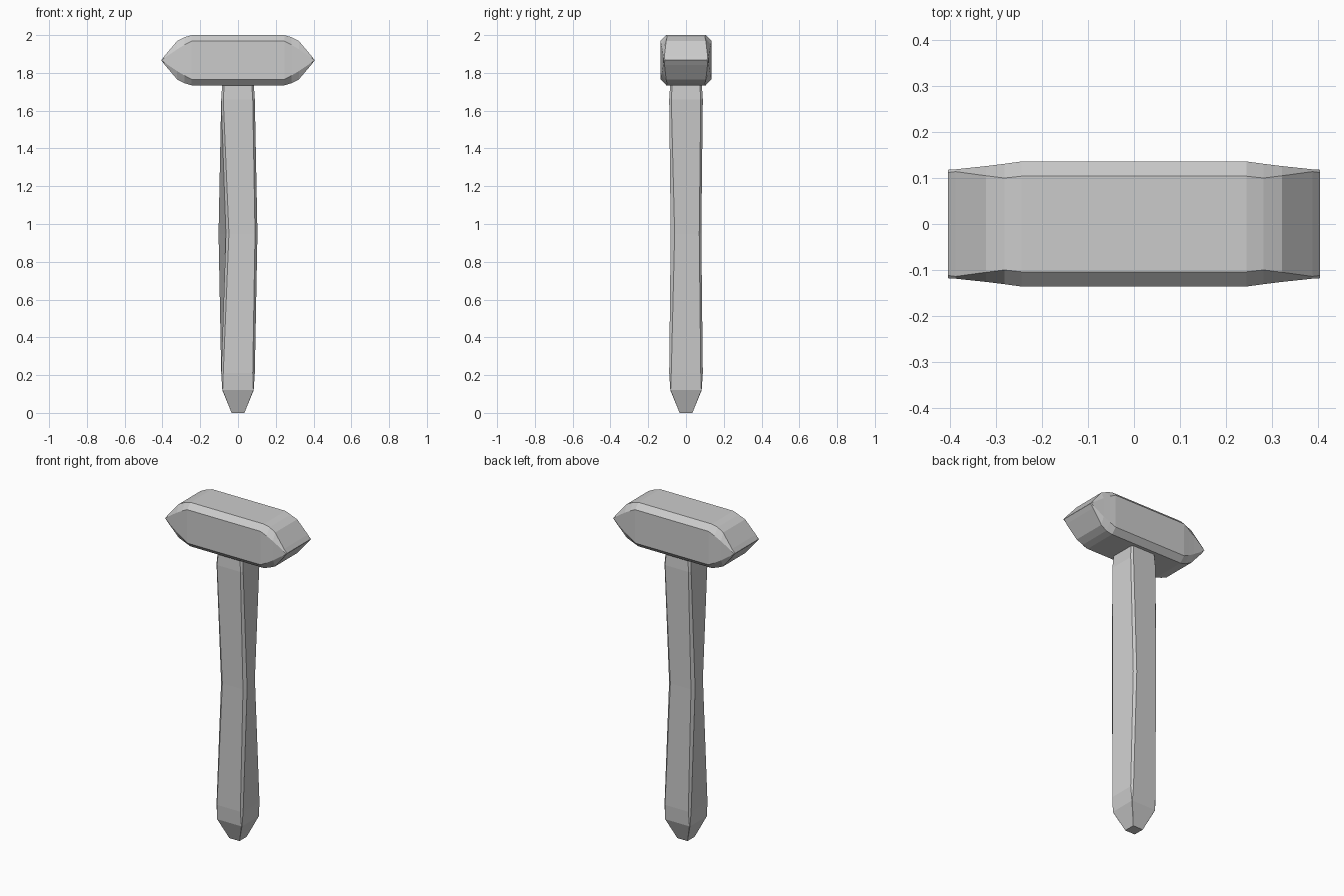
import bpy, bmesh

if "Cube" in bpy.data.objects:
    bpy.data.objects.remove(bpy.data.objects["Cube"])


def loft(name, rings):
    """Skin a list of equal-length rings and cap both ends."""
    bm = bmesh.new()
    loops = [[bm.verts.new(p) for p in ring] for ring in rings]
    n = len(loops[0])
    for a, b in zip(loops, loops[1:]):
        for i in range(n):
            j = (i + 1) % n
            bm.faces.new((a[i], a[j], b[j], b[i]))
    bm.faces.new(loops[0][::-1])
    bm.faces.new(loops[-1])
    bmesh.ops.remove_doubles(bm, verts=bm.verts[:], dist=0.0005)
    bmesh.ops.recalc_face_normals(bm, faces=bm.faces[:])
    me = bpy.data.meshes.new(name)
    bm.to_mesh(me)
    bm.free()
    ob = bpy.data.objects.new(name, me)
    bpy.context.collection.objects.link(ob)
    return ob


def chamfered(a, b):
    """Half of a chamfered square; the other half is its point reflection."""
    return [(b, -a), (a, -b), (a, b), (b, a)]


def handle_ring(z, half):
    return [(s * x, s * y, z) for s in (1, -1) for x, y in half]


# Handle: pointed foot, skewed grip in the middle, square top
loft("handle", [
    handle_ring(0.0, chamfered(0.034, 0.034)),
    handle_ring(0.12, chamfered(0.083, 0.081)),
    handle_ring(0.21, chamfered(0.089, 0.078)),
    handle_ring(0.95, [(0.09, -0.081), (0.103, -0.06), (0.064, 0.07), (0.048, 0.081)]),
    handle_ring(1.66, chamfered(0.089, 0.078)),
    handle_ring(1.75, chamfered(0.083, 0.072)),
])


# Head: octagonal block whose ends taper to horizontal wedges
def head_ring(x, yt, h, ys, hs):
    return [(x, y, 1.867 + z) for y, z in (
        (-yt, -h), (yt, -h), (ys, -hs), (ys, hs),
        (yt, h), (-yt, h), (-ys, hs), (-ys, -hs))]


half = [
    (0.245, 0.104, 0.133, 0.136, 0.101),
    (0.282, 0.100, 0.122, 0.131, 0.082),
    (0.322, 0.105, 0.102, 0.126, 0.058),
    (0.388, 0.114, 0.024, 0.119, 0.013),
    (0.405, 0.112, 0.001, 0.118, 0.0005),
]
loft("hammer_head", [head_ring(-x, *r) for x, *r in half[::-1]]
     + [head_ring(x, *r) for x, *r in half])
